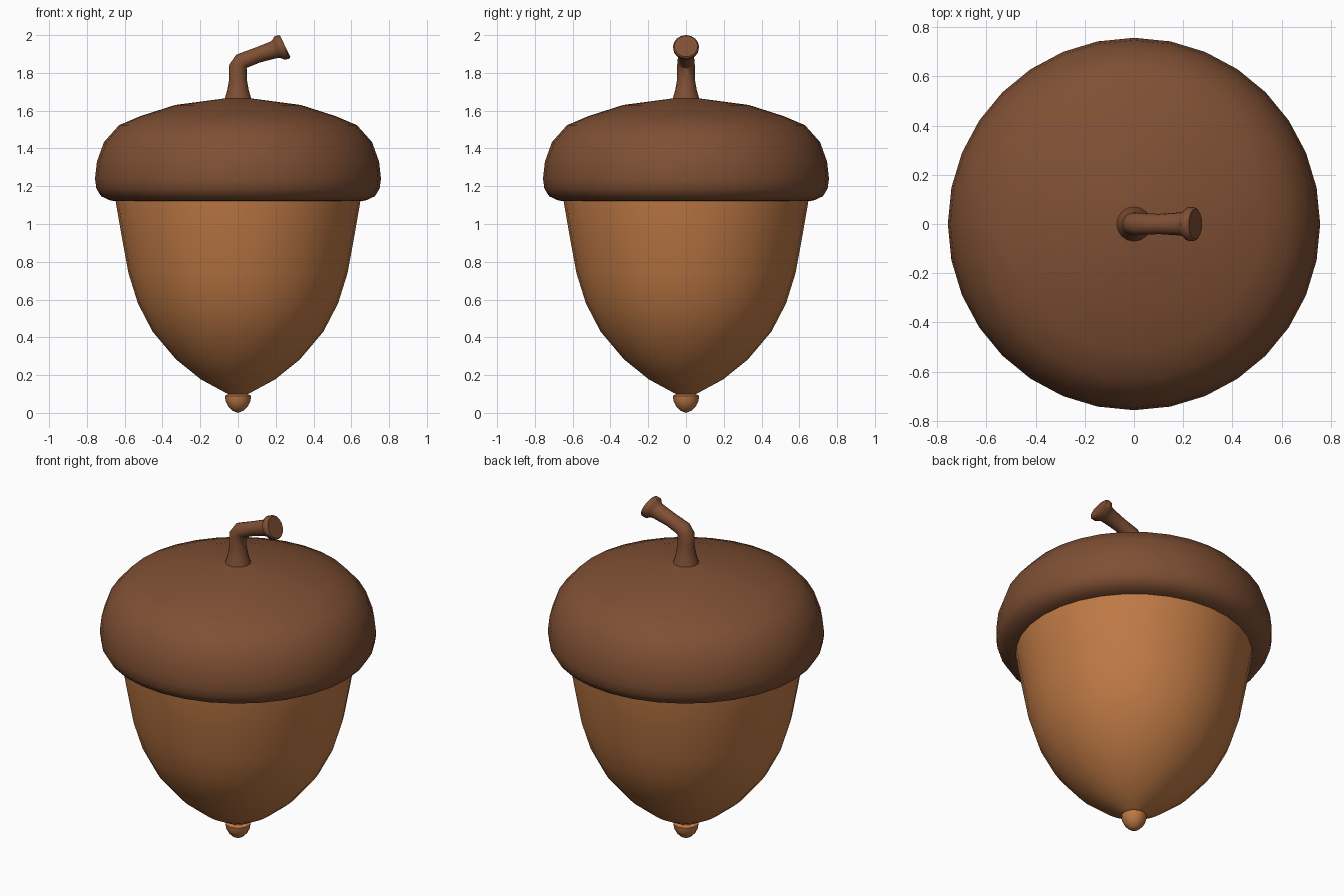
import bpy, bmesh, math
from mathutils import Vector

if "Cube" in bpy.data.objects:
    bpy.data.objects.remove(bpy.data.objects["Cube"])


def material(name, rgb):
    m = bpy.data.materials.new(name)
    m.diffuse_color = (*rgb, 1)
    m.use_nodes = True
    m.node_tree.nodes["Principled BSDF"].inputs["Base Color"].default_value = m.diffuse_color
    return m


CAP = material("dark brown", (0.212, 0.079, 0.034))
NUT = material("warm tan", (0.52, 0.192, 0.06))


def tube(name, rings, sides, mat, angle):
    """Skin circular rings (x, z, heading in degrees, radius); radius 0 is a pole."""
    bm = bmesh.new()
    loops = []
    for x, z, heading, r in rings:
        a = math.radians(heading)
        n = Vector((-math.sin(a), 0, math.cos(a)))
        c = Vector((x, 0, z))
        if r == 0:
            loops.append([bm.verts.new(c)] * sides)
            continue
        loops.append([bm.verts.new(c + r * (math.cos(t) * n + math.sin(t) * Vector((0, 1, 0))))
                      for t in (2 * math.pi * i / sides for i in range(sides))])
    for lo, hi in zip(loops, loops[1:]):
        for i in range(sides):
            j = (i + 1) % sides
            corners = list(dict.fromkeys((lo[i], lo[j], hi[j], hi[i])))
            bm.faces.new(corners)
    # close open ends
    for loop in (loops[0], loops[-1]):
        if loop[0] is not loop[1]:
            bm.faces.new(loop)
    bmesh.ops.recalc_face_normals(bm, faces=bm.faces)
    me = bpy.data.meshes.new(name)
    bm.to_mesh(me)
    bm.free()
    ob = bpy.data.objects.new(name, me)
    bpy.context.collection.objects.link(ob)
    me.materials.append(mat)
    bpy.ops.object.select_all(action='DESELECT')
    ob.select_set(True)
    bpy.context.view_layer.objects.active = ob
    bpy.ops.object.shade_smooth_by_angle(angle=math.radians(angle))
    return ob


def lathe(name, profile, sides, mat, angle=40):
    return tube(name, [(0, z, 90, r) for r, z in profile], sides, mat, angle)


# nut body, running up inside the cap
lathe("nut", [(0, 0.085), (0.05, 0.098), (0.196, 0.177), (0.328, 0.283), (0.452, 0.43),
              (0.53, 0.58), (0.58, 0.74), (0.615, 0.93), (0.648, 1.12), (0.65, 1.2)], 32, NUT)

# small nub at the bottom
lathe("nut_tip", [(0, 0), (0.03, 0.012), (0.052, 0.034), (0.066, 0.062), (0.07, 0.09),
                  (0.05, 0.1)], 16, NUT, 50)

# rounded cap with a rolled rim
lathe("cap", [(0.63, 1.15), (0.645, 1.12), (0.677, 1.125), (0.725, 1.147), (0.75, 1.188),
              (0.757, 1.24), (0.747, 1.33), (0.71, 1.433), (0.63, 1.523), (0.52, 1.57),
              (0.333, 1.63), (0.07, 1.665), (0, 1.668)], 32, CAP)

# bent stem with a flared end
tube("stem", [(0, 1.65, 90, 0.073), (0, 1.665, 90, 0.07), (0, 1.71, 90, 0.057),
              (0, 1.765, 90, 0.047), (0, 1.835, 80, 0.047), (0.02, 1.862, 40, 0.045),
              (0.1, 1.893, 21, 0.041), (0.19, 1.922, 23, 0.047), (0.205, 1.926, 25, 0.053),
              (0.22, 1.931, 25, 0.068), (0.243, 1.938, 26, 0.069), (0.25, 1.941, 26, 0.062)],
     16, CAP, 45)
